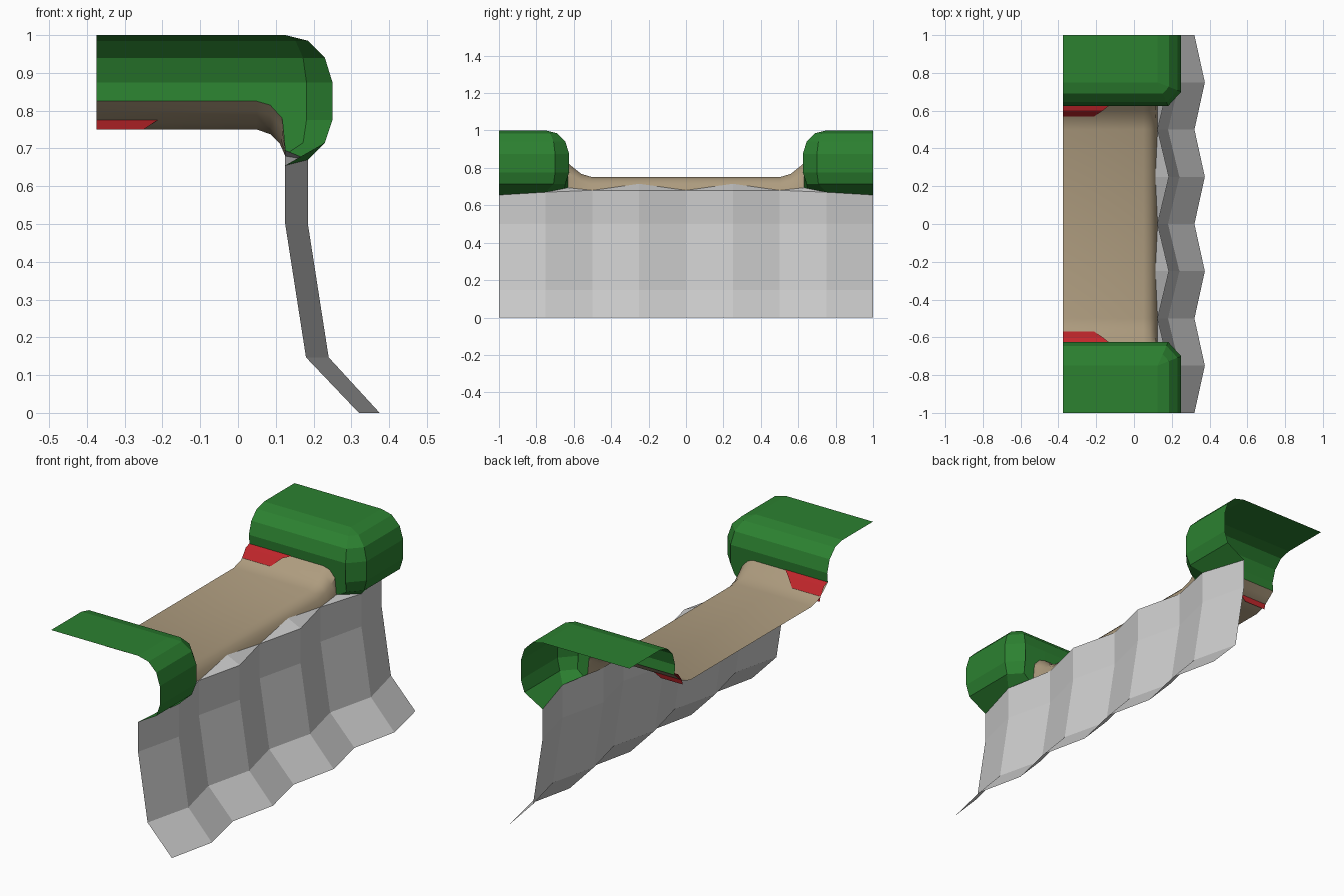
import bpy, bmesh

if "Cube" in bpy.data.objects:
    bpy.data.objects.remove(bpy.data.objects["Cube"])


def material(name, rgb):
    m = bpy.data.materials.new(name)
    m.diffuse_color = (*rgb, 1)
    m.use_nodes = True
    m.node_tree.nodes["Principled BSDF"].inputs["Base Color"].default_value = m.diffuse_color
    return m


def build(name, grids, polys=(), mat=None, smooth=False, flip=False):
    """Make one object from lofted rows of points plus loose polygons."""
    bm = bmesh.new()
    for rows in grids:
        vs = [[bm.verts.new(p) for p in r] for r in rows]
        for a, b in zip(vs, vs[1:]):
            for i in range(len(a) - 1):
                bm.faces.new((a[i], a[i + 1], b[i + 1], b[i]))
    for poly in polys:
        bm.faces.new([bm.verts.new(p) for p in poly])
    bmesh.ops.remove_doubles(bm, verts=bm.verts, dist=0.0005)
    bmesh.ops.recalc_face_normals(bm, faces=bm.faces)
    # turn the sheet so its visible side faces up and right
    if sum(f.normal.z + f.normal.x for f in bm.faces) < 0:
        bmesh.ops.reverse_faces(bm, faces=bm.faces)
    me = bpy.data.meshes.new(name)
    bm.to_mesh(me)
    bm.free()
    if smooth:
        me.shade_smooth()
        me.set_sharp_from_angle(angle=0.7)
    if mat:
        me.materials.append(mat)
    ob = bpy.data.objects.new(name, me)
    bpy.context.collection.objects.link(ob)
    return ob


grass = material("grass", (0.025, 0.22, 0.03))
dirt = material("dirt", (0.42, 0.33, 0.21))
red = material("red", (0.55, 0.02, 0.025))

# rock face: zigzag columns lofted through four heights
ys = [-1 + 0.25 * i for i in range(9)]
tops = [0.655, 0.67, 0.68, 0.68, 0.68, 0.68, 0.68, 0.67, 0.655]
levels = [(0.32, 0), (0.18, 0.147), (0.125, 0.5), (0.125, None)]
rock = [[(x + (i % 2) * (0.055 if z == 0 else 0.06), y, tops[i] if z is None else z)
         for i, y in enumerate(ys)] for x, z in levels]
# small ledges where the rock meets the path
ledges = []
for s in (-1, 1):
    ledges += [[(0.125, 0, 0.68), (0.185, s * 0.25, 0.68), (0.113, s * 0.25, 0.715)],
               [(0.185, s * 0.25, 0.68), (0.125, s * 0.5, 0.68), (0.113, s * 0.25, 0.715)],
               [(0.125, s * 0.5, 0.68), (0.185, s * 0.75, 0.67), (0.125, s * 0.64, 0.695)]]
build("rock_face", [rock], ledges)

# dirt path: edge profile blended up to a raised rim on both sides
low = [(-0.375, 0.75), (0.05, 0.75), (0.085, 0.738), (0.111, 0.712), (0.125, 0.68)]
high = [(-0.375, 0.825), (0.05, 0.825), (0.085, 0.815), (0.117, 0.78), (0.125, 0.695)]
section = [(0.5, 0), (0.56, 0.24), (0.6, 0.66), (0.63, 1)]
section = [(-y, t) for y, t in reversed(section)] + section
path = [[(a[0] + t * (b[0] - a[0]), y, a[1] + t * (b[1] - a[1]))
         for a, b in zip(low, high)] for y, t in section]
build("dirt_path", [path], mat=dirt, smooth=True)

for s, side in ((-1, "front"), (1, "back")):
    # grass bank: rounded overhang wrapping a chamfered corner
    def ring(o, z):
        return [(0.125 + o * 0.45, s * (0.75 - o), z),
                (0.125 + o, s * (0.75 - o * 0.4), z), (0.125 + o, s, z)]
    upper = [ring(o, z) for o, z in ((0.06, 0.985), (0.105, 0.94), (0.125, 0.875))]
    upper = [[(-0.375, r[0][1], r[0][2]), (0.05, r[0][1], r[0][2])] + r for r in upper]
    lower = [ring(0.125, 0.875), ring(0.125, 0.775), ring(0.105, 0.715),
             [(0.135, s * 0.65, 0.69), (0.185, s * 0.75, 0.67), (0.125, s, 0.655)]]
    lo, hi, rim = upper[0], s * 0.75, s * 0.63
    c = (0.125, hi, 1)
    polys = [[(-0.375, hi, 1), c, (0.125, s, 1), (-0.375, s, 1)],
             [(-0.375, hi, 1), c, lo[2], lo[1], lo[0]],
             [c, lo[2], lo[3]],
             [c, lo[3], lo[4], (0.125, s, 1)]]
    wall = [(x, rim, z) for x, z in high]
    polys += [[upper[2][0], upper[2][1], wall[1], wall[0]],
              [upper[2][1], lower[0][0], lower[1][0], lower[2][0],
               lower[3][0], wall[4], wall[3], wall[2], wall[1]]]
    build("grass_bank_" + side, [upper, lower], polys, grass)

    # red strip lying on the path rim
    strip = [(0.628, 0.828, -0.13), (0.6, 0.818, -0.165),
             (0.57, 0.777, -0.21), (0.562, 0.75, -0.25)]
    build("red_strip_" + side, [[[(-0.375, s * y, z), (x, s * y, z)] for y, z, x in strip]],
          mat=red)
